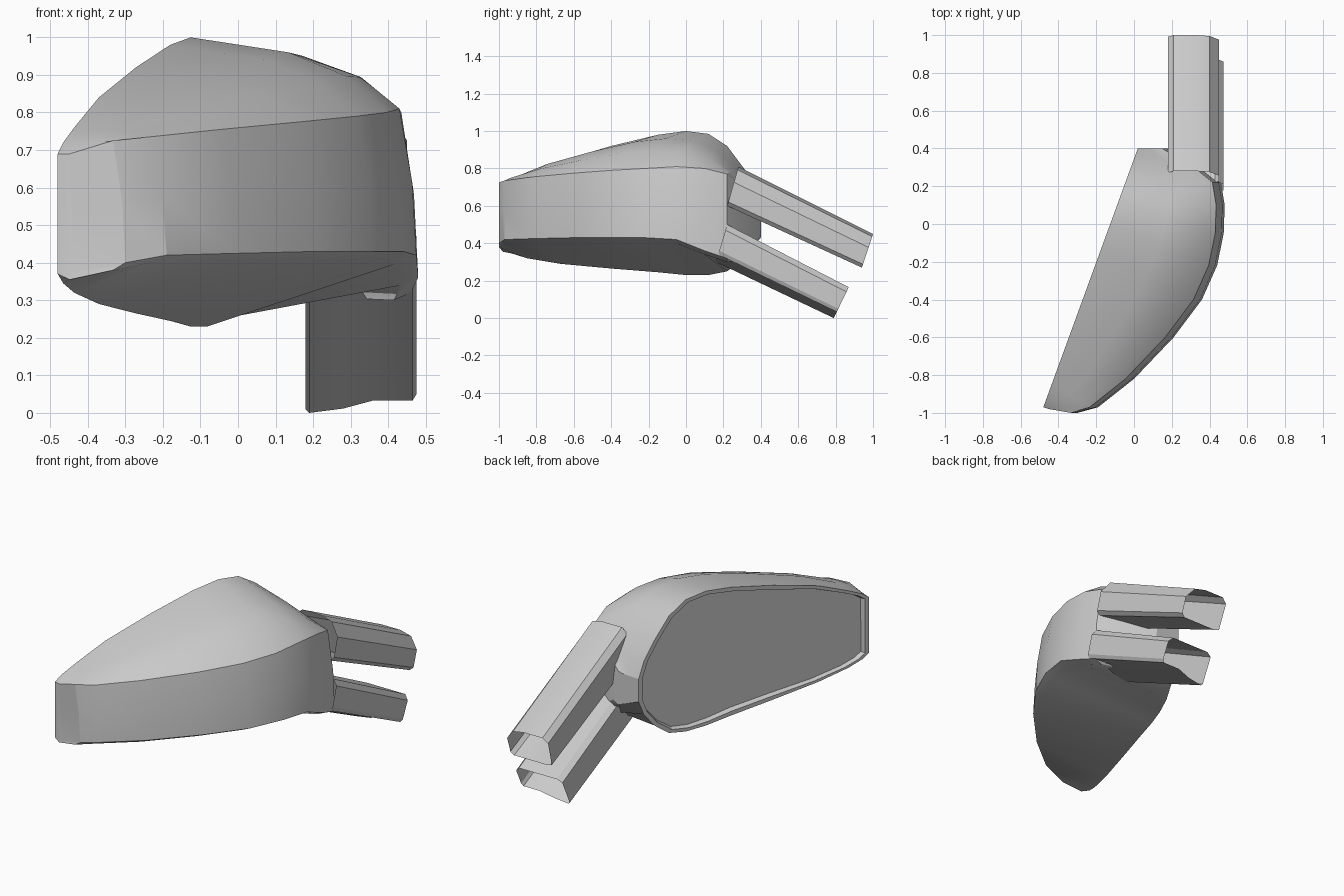
import bpy, bmesh
from mathutils import Vector

if "Cube" in bpy.data.objects:
    bpy.data.objects.remove(bpy.data.objects["Cube"])


def make_object(name, bm, angle=0.4):
    bmesh.ops.remove_doubles(bm, verts=bm.verts, dist=0.0005)
    bmesh.ops.recalc_face_normals(bm, faces=bm.faces)
    mesh = bpy.data.meshes.new(name)
    bm.to_mesh(mesh)
    bm.free()
    ob = bpy.data.objects.new(name, mesh)
    bpy.context.collection.objects.link(ob)
    bpy.ops.object.select_all(action='DESELECT')
    ob.select_set(True)
    bpy.context.view_layer.objects.active = ob
    bpy.ops.object.shade_smooth_by_angle(angle=angle)
    return ob


def loft(bm, rows, closed=False):
    """Skin rows of points with quads and return the vertex rows."""
    vr = [[bm.verts.new(p) for p in r] for r in rows]
    n = len(rows[0])
    for a, b in zip(vr, vr[1:]):
        for i in range(n if closed else n - 1):
            j = (i + 1) % n
            bm.faces.new((a[i], a[j], b[j], b[i]))
    return vr


def rim_x(y):
    return -0.48 + (y + 0.97) * 0.365


# Housing stations, tip to root:
# rim y, rim top z, rim bottom z, front x, front y, upper crease z, lower crease z
STATIONS = [
    (-0.97, 0.69, 0.37, -0.44, -0.98, 0.69, 0.375),
    (-0.93, 0.72, 0.345, -0.30, -1.00, 0.725, 0.40),
    (-0.85, 0.76, 0.32, -0.19, -0.97, 0.735, 0.42),
    (-0.67, 0.84, 0.29, 0.00, -0.82, 0.755, 0.425),
    (-0.40, 0.92, 0.265, 0.21, -0.60, 0.775, 0.43),
    (-0.15, 0.98, 0.245, 0.36, -0.40, 0.79, 0.43),
    (0.00, 1.00, 0.23, 0.44, -0.22, 0.80, 0.43),
    (0.12, 0.985, 0.23, 0.475, -0.05, 0.81, 0.42),
    (0.22, 0.92, 0.25, 0.48, 0.10, 0.80, 0.36),
    (0.31, 0.80, 0.32, 0.46, 0.22, 0.77, 0.32),
    (0.37, 0.70, 0.40, 0.36, 0.30, 0.70, 0.33),
    (0.40, 0.61, 0.48, 0.18, 0.40, 0.62, 0.45),
]


def section(yr, zt, zb, xf, yf, zc, zl):
    """Rounded top, upright front wall and sloping underside."""
    top = Vector((rim_x(yr), yr, zt))
    inset = min(0.045, (xf - top.x) * 0.2)
    crease = Vector((xf - inset, yf, zc))
    pts = [top]
    for t, drop in ((0.5, 0.2), (0.8, 0.52)):
        p = top.lerp(crease, t)
        p.z = zt + (zc - zt) * drop
        pts.append(p)
    pts += [crease, Vector((xf - inset * 0.25, yf, zl + (zc - zl) * 0.5)),
            Vector((xf, yf, zl)), Vector((xf - inset, yf, zl - 0.02)),
            Vector((rim_x(yr), yr, zb))]
    return pts


# Housing shell, closed at tip and root
rows = [section(*s) for s in STATIONS]
bm = bmesh.new()
vr = loft(bm, rows)
bm.faces.new(vr[0])
bm.faces.new(vr[-1])
make_object("mirror_housing", bm)

# Rim and recessed glass on the slanted back plane
outline = [r[0] for r in rows] + [r[-1] for r in reversed(rows)]
centre = sum(outline, Vector()) / len(outline)
into = Vector((1, -0.365, 0)).normalized()


def ring(margin, depth):
    out = []
    for p in outline:
        d = p - centre
        out.append(centre + d * (1 - margin / d.length) + into * depth)
    return out


bm = bmesh.new()
loft(bm, [ring(0, 0), ring(0.025, 0), ring(0.035, 0.025)], closed=True)
make_object("housing_rim", bm)

bm = bmesh.new()
edge = [bm.verts.new(p) for p in ring(0.035, 0.025)]
hub = bm.verts.new(centre + into * 0.025)
for a, b in zip(edge, edge[1:] + edge[:1]):
    bm.faces.new((a, b, hub))
make_object("mirror_glass", bm)


# Hollow mounting arms: profile of (x, height fraction), root and end (y, z) pairs
def arm(name, profile, root, end):
    bm = bmesh.new()
    rows = []
    for (yb, zb), (yt, zt) in (root, end):
        rows.append([(x, yb + (yt - yb) * t, zb + (zt - zb) * t) for x, t in profile])
    loft(bm, rows, closed=True)
    make_object(name, bm)


arm("upper_arm",
    [(0.19, 0.05), (0.22, 0), (0.43, 0), (0.45, 0.1), (0.45, 0.6), (0.40, 0.92),
     (0.33, 1), (0.21, 1), (0.18, 0.85)],
    ((0.22, 0.60), (0.28, 0.81)), ((0.94, 0.27), (1.0, 0.45)))
arm("lower_arm",
    [(0.19, 0), (0.28, 0.07), (0.36, 0.2), (0.465, 0.2), (0.475, 0.3), (0.475, 0.85),
     (0.45, 1), (0.21, 1), (0.18, 0.9), (0.18, 0.06)],
    ((0.16, 0.30), (0.22, 0.50)), ((0.79, 0.0), (0.87, 0.165)))
